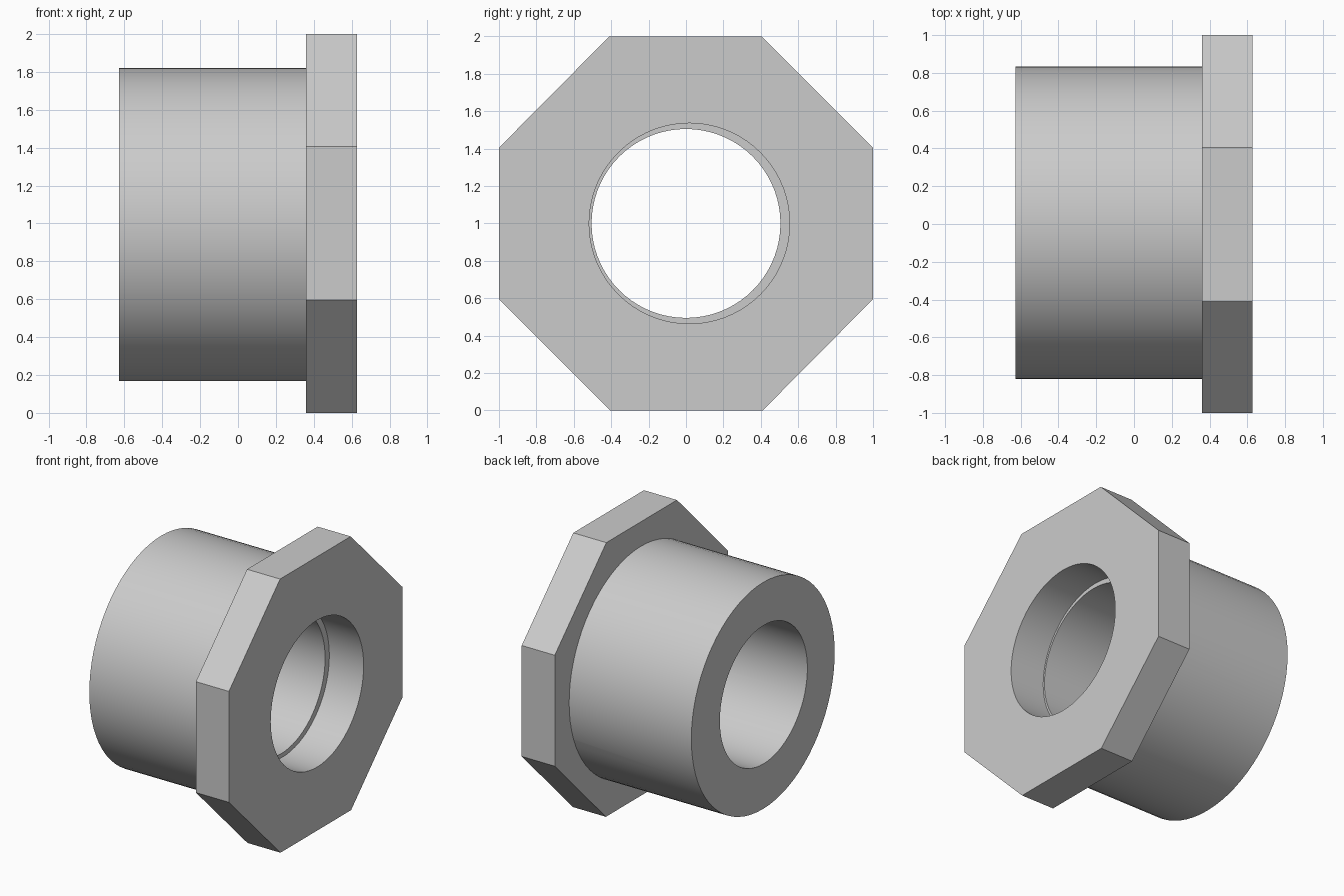
import bpy, math

if "Cube" in bpy.data.objects:
    bpy.data.objects.remove(bpy.data.objects["Cube"])


def prism(name, outline, x0, x1):
    """Closed prism along x from a (y, z) outline."""
    n = len(outline)
    verts = [(x, y, z) for x in (x0, x1) for y, z in outline]
    faces = [tuple(reversed(range(n))), tuple(range(n, 2 * n))]
    faces += [(i, (i + 1) % n, n + (i + 1) % n, n + i) for i in range(n)]
    mesh = bpy.data.meshes.new(name)
    mesh.from_pydata(verts, [], faces)
    obj = bpy.data.objects.new(name, mesh)
    bpy.context.collection.objects.link(obj)
    return obj


def circle(cy, cz, r, n=72):
    return [(cy + r * math.cos(2 * math.pi * i / n),
             cz + r * math.sin(2 * math.pi * i / n)) for i in range(n)]


def combine(target, tool, operation):
    """Apply a boolean and remove the tool."""
    mod = target.modifiers.new(operation.lower(), 'BOOLEAN')
    mod.operation, mod.solver, mod.object = operation, 'EXACT', tool
    bpy.context.view_layer.objects.active = target
    bpy.ops.object.modifier_apply(modifier=mod.name)
    bpy.data.objects.remove(tool)


# Octagonal flange
octagon = [(0.41, 0), (1, 0.595), (1, 1.405), (0.405, 2),
           (-0.41, 2), (-1, 1.405), (-1, 0.595), (-0.405, 0)]
bushing = prism("flanged_bushing", octagon, 0.36, 0.627)

# Round sleeve, sunk slightly into the flange
combine(bushing, prism("sleeve", circle(0.007, 0.994, 0.827), -0.627, 0.45), 'UNION')

# Through bore and the slightly wider, off-centre recess in the flange
combine(bushing, prism("bore", circle(0, 1, 0.505), -1, 1), 'DIFFERENCE')
combine(bushing, prism("recess", circle(0.018, 1, 0.536), 0.35, 1), 'DIFFERENCE')

# Smooth round walls, crisp edges
bpy.ops.object.select_all(action='DESELECT')
bushing.select_set(True)
bpy.context.view_layer.objects.active = bushing
bpy.ops.object.shade_smooth_by_angle(angle=math.radians(30))
